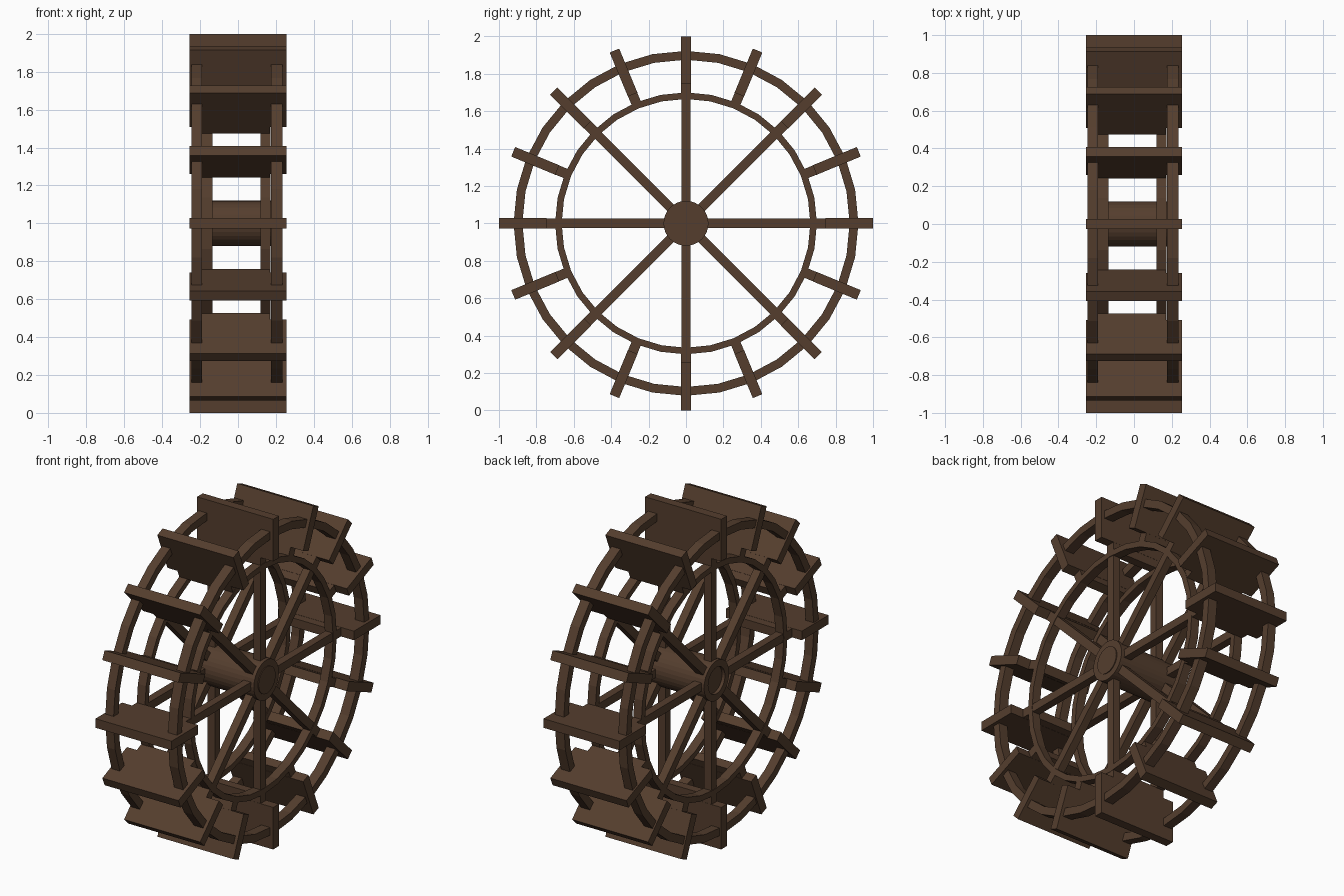
import bpy, bmesh, math
from mathutils import Matrix

if "Cube" in bpy.data.objects:
    bpy.data.objects.remove(bpy.data.objects["Cube"])

wood = bpy.data.materials.new("dark_wood")
wood.diffuse_color = (0.09, 0.048, 0.027, 1)
wood.use_nodes = True
wood.node_tree.nodes["Principled BSDF"].inputs["Base Color"].default_value = wood.diffuse_color
HUB_Z = 1.0


def finish(bm, name):
    bmesh.ops.recalc_face_normals(bm, faces=bm.faces[:])
    me = bpy.data.meshes.new(name)
    bm.to_mesh(me)
    bm.free()
    ob = bpy.data.objects.new(name, me)
    ob.location.z = HUB_Z
    me.materials.append(wood)
    bpy.context.collection.objects.link(ob)
    return ob


def ring(name, r0, r1, x0, x1, n=32):
    """Square-section ring around the x axis."""
    bm = bmesh.new()
    loops = []
    for i in range(n):
        a = 2 * math.pi * i / n
        c, s = math.cos(a), math.sin(a)
        loops.append([bm.verts.new((x, r * c, r * s))
                      for r, x in ((r0, x0), (r1, x0), (r1, x1), (r0, x1))])
    for i in range(n):
        p, q = loops[i], loops[(i + 1) % n]
        for k in range(4):
            m = (k + 1) % 4
            bm.faces.new((p[k], p[m], q[m], q[k]))
    return finish(bm, name)


def radial_box(bm, x0, x1, r0, r1, t, angle):
    """Box lying along a radius at the given angle."""
    mat = (Matrix.Rotation(angle, 4, 'X')
           @ Matrix.Translation(((x0 + x1) / 2, (r0 + r1) / 2, 0))
           @ Matrix.Diagonal((x1 - x0, r1 - r0, t, 1)))
    bmesh.ops.create_cube(bm, size=1, matrix=mat)


# Outer and inner rims with spokes on both sides
sides = {"left": ((-0.245, -0.19), (-0.19, -0.135)),
         "right": ((0.175, 0.235), (0.118, 0.172))}
for side, (outer, inner) in sides.items():
    ring(side + "_outer_rim", 0.875, 0.922, *outer)
    ring(side + "_inner_rim", 0.665, 0.70, *inner)
    bm = bmesh.new()
    for i in range(8):
        radial_box(bm, inner[0] + 0.003, inner[1] - 0.003, 0.09, 0.76, 0.05,
                   i * math.pi / 4)
    finish(bm, side + "_spokes")

# Sixteen paddles: wide outer board, narrower inner tongue
for i in range(16):
    a = i * math.pi / 8
    bm = bmesh.new()
    radial_box(bm, -0.255, 0.255, 0.745, 1.0, 0.055, a)
    radial_box(bm, -0.19, 0.17, 0.695, 0.75, 0.053, a)
    finish(bm, f"paddle_{i + 1:02d}")

# Hub drum and axle core
ring("hub_drum", 0.08, 0.12, -0.205, 0.19)
bm = bmesh.new()
bmesh.ops.create_cone(bm, cap_ends=True, segments=32, radius1=0.081, radius2=0.081,
                      depth=0.38,
                      matrix=Matrix.Translation((0.005, 0, 0))
                      @ Matrix.Rotation(math.pi / 2, 4, 'Y'))
finish(bm, "axle")
